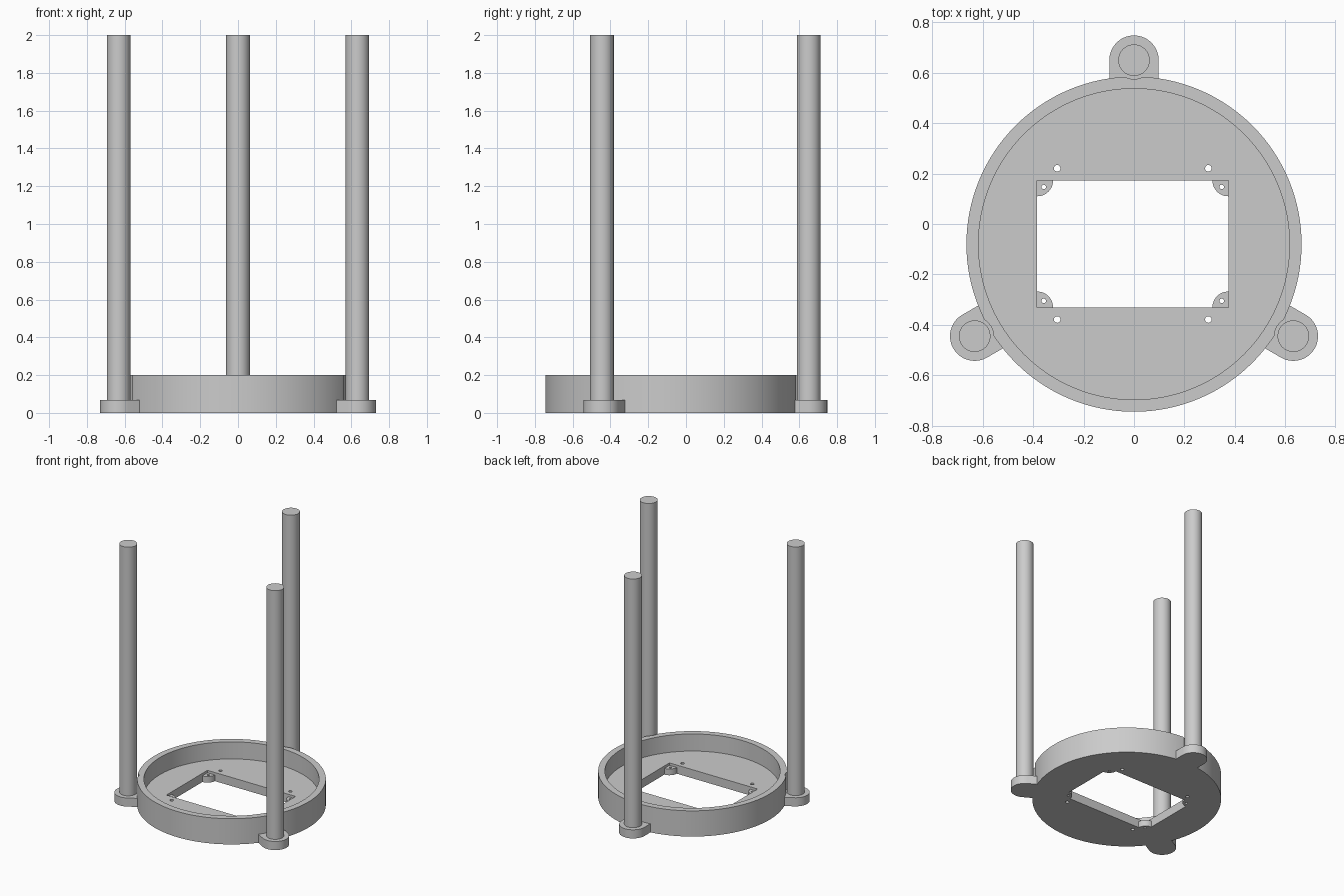
import bpy, bmesh, math
from mathutils import Matrix, Vector

cube = bpy.data.objects.get("Cube")
if cube:
    bpy.data.objects.remove(cube, do_unlink=True)

CENTRE = Vector((0, -0.08))
FLOOR = 0.067
POST_DIST = 0.73
ANGLES = {"back": 90, "right": 210, "left": 330}

grey = bpy.data.materials.new("plain grey")
grey.use_nodes = True
colour = (0.6, 0.6, 0.6, 1)
grey.diffuse_color = colour
grey.node_tree.nodes["Principled BSDF"].inputs["Base Color"].default_value = colour


def make_object(name, bm):
    bmesh.ops.recalc_face_normals(bm, faces=bm.faces)
    mesh = bpy.data.meshes.new(name)
    bm.to_mesh(mesh)
    bm.free()
    mesh.materials.append(grey)
    obj = bpy.data.objects.new(name, mesh)
    bpy.context.collection.objects.link(obj)
    return obj


def cylinder(name, x, y, radius, z0, z1, sides=64):
    bm = bmesh.new()
    bmesh.ops.create_cone(bm, cap_ends=True, segments=sides, radius1=radius, radius2=radius,
                          depth=z1 - z0, matrix=Matrix.Translation((x, y, (z0 + z1) / 2)))
    return make_object(name, bm)


def prism(name, points, z0, z1):
    bm = bmesh.new()
    face = bm.faces.new([bm.verts.new((x, y, z0)) for x, y in points])
    top = bmesh.ops.extrude_face_region(bm, geom=[face])["geom"]
    verts = [v for v in top if isinstance(v, bmesh.types.BMVert)]
    bmesh.ops.translate(bm, verts=verts, vec=(0, 0, z1 - z0))
    return make_object(name, bm)


def combine(target, tool, operation):
    """Apply a boolean and discard the tool."""
    tool.hide_render = True
    mod = target.modifiers.new("boolean", "BOOLEAN")
    mod.operation, mod.solver, mod.object = operation, "EXACT", tool
    bpy.context.view_layer.objects.active = target
    bpy.ops.object.modifier_apply(modifier=mod.name)
    bpy.data.objects.remove(tool, do_unlink=True)


def smooth(obj):
    bpy.ops.object.select_all(action="DESELECT")
    obj.select_set(True)
    bpy.context.view_layer.objects.active = obj
    bpy.ops.object.shade_smooth_by_angle(angle=math.radians(30))


def pad_outline(angle, radius=0.098, inner=0.63):
    """Rounded tongue pointing outward from the ring."""
    arc = [math.radians(a) for a in range(-90, 91, 6)]
    pts = [(inner, -radius)]
    pts += [(POST_DIST + radius * math.cos(a), radius * math.sin(a)) for a in arc]
    pts.append((inner, radius))
    turn = Matrix.Rotation(math.radians(angle), 2)
    return [turn @ Vector(p) + CENTRE for p in pts]


# Round tray with a raised rim
tray = cylinder("base_tray", *CENTRE, 0.665, 0, 0.2, 128)
combine(tray, cylinder("cutter", *CENTRE, 0.617, FLOOR, 0.3, 128), "DIFFERENCE")

# Three pads, rim clearance notches and posts
for side, angle in ANGLES.items():
    combine(tray, prism("pad", pad_outline(angle), 0, FLOOR), "UNION")
    a = math.radians(angle)
    x, y = CENTRE + POST_DIST * Vector((math.cos(a), math.sin(a)))
    combine(tray, cylinder("cutter", x, y, 0.075, FLOOR, 0.3), "DIFFERENCE")
    smooth(cylinder(side + "_post", x, y, 0.0625, 0.03, 2))

# Rectangular window in the floor
X0, X1, Y0, Y1 = -0.384, 0.374, -0.331, 0.173
window = [(X0, Y0), (X1, Y0), (X1, Y1), (X0, Y1)]
combine(tray, prism("cutter", window, -0.1, 0.15), "DIFFERENCE")

# Corner tabs with small holes, and mounting holes in the floor
for x, y in window:
    sx, sy = (1 if x < 0 else -1), (1 if y < 0 else -1)
    combine(tray, cylinder("tab", x, y, 0.063, 0, 0.048, 48), "UNION")
    combine(tray, cylinder("cutter", x + sx * 0.026, y + sy * 0.026, 0.009, -0.1, 0.15, 16),
            "DIFFERENCE")
    combine(tray, cylinder("cutter", x + sx * 0.079, y - sy * 0.048, 0.013, -0.1, 0.15, 20),
            "DIFFERENCE")
smooth(tray)
